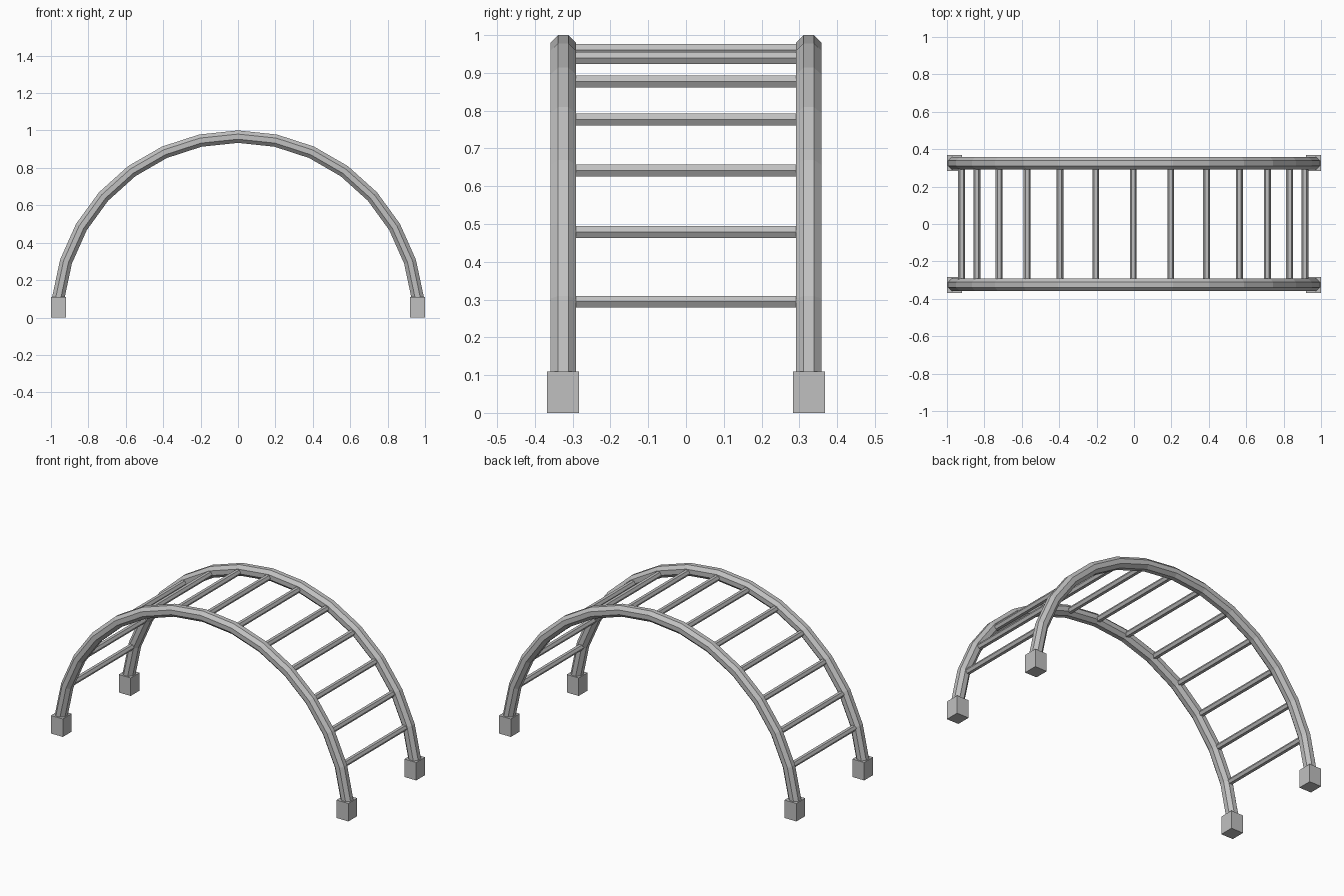
import bpy, bmesh, math
from mathutils import Matrix, Vector

if "Cube" in bpy.data.objects:
    bpy.data.objects.remove(bpy.data.objects["Cube"])

steel = bpy.data.materials.new("steel_grey")
steel.diffuse_color = (0.53, 0.53, 0.53, 1)
steel.use_nodes = True
steel.node_tree.nodes["Principled BSDF"].inputs["Base Color"].default_value = steel.diffuse_color

ARCH_R = 0.967                                      # centreline radius of the arch
RAIL_Y = 0.325                                      # rail distance from the middle
ANGLES = [math.radians(6 + 12 * i) for i in range(15)]


def finish(bm, name):
    bmesh.ops.recalc_face_normals(bm, faces=bm.faces)
    me = bpy.data.meshes.new(name)
    bm.to_mesh(me)
    bm.free()
    me.materials.append(steel)
    ob = bpy.data.objects.new(name, me)
    bpy.context.collection.objects.link(ob)
    return ob


def arch_rail(name, y):
    """Octagonal tube swept along the half circle, flats facing outward."""
    bm = bmesh.new()
    r = 0.0332 / math.cos(math.pi / 8)
    rings = []
    for a in ANGLES:
        ring = []
        for k in range(8):
            t = math.pi / 8 + k * math.pi / 4
            d = ARCH_R + r * math.cos(t)
            ring.append(bm.verts.new((d * math.cos(a), y + r * math.sin(t), d * math.sin(a))))
        rings.append(ring)
    for p, q in zip(rings, rings[1:]):
        for k in range(8):
            n = (k + 1) % 8
            bm.faces.new((p[k], p[n], q[n], q[k]))
    bm.faces.new(rings[0])
    bm.faces.new(rings[-1])
    finish(bm, name)


def rung(name, a):
    """Hexagonal bar between the rails, edge pointing along x."""
    bm = bmesh.new()
    bmesh.ops.create_cone(bm, cap_ends=True, segments=6, radius1=0.0183, radius2=0.0183,
                          depth=0.61, matrix=Matrix.Rotation(math.pi / 2, 4, 'X') @ Matrix.Rotation(math.pi / 2, 4, 'Z'))
    # make sure a corner, not a flat, points along x
    if max(v.co.x for v in bm.verts) < 0.018:
        bmesh.ops.rotate(bm, verts=bm.verts, matrix=Matrix.Rotation(math.pi / 6, 3, 'Y'))
    ob = finish(bm, name)
    ob.location = (0.965 * math.cos(a) - 0.004, 0, 0.965 * math.sin(a) - 0.004)


def foot(name, x, y):
    bm = bmesh.new()
    bmesh.ops.create_cube(bm, size=1)
    bmesh.ops.scale(bm, verts=bm.verts, vec=Vector((0.08, 0.085, 0.109)))
    ob = finish(bm, name)
    ob.location = (x, y, 0.0545)


# two arched side rails with a block foot at each end
for side, s in (("front", -1), ("back", 1)):
    arch_rail(side + "_rail", s * RAIL_Y)
    foot(side + "_left_foot", -0.96, s * 0.326)
    foot(side + "_right_foot", 0.96, s * 0.326)

# rungs at every bend of the rails
for i, a in enumerate(ANGLES[1:-1]):
    rung(f"rung_{i + 1}", a)
